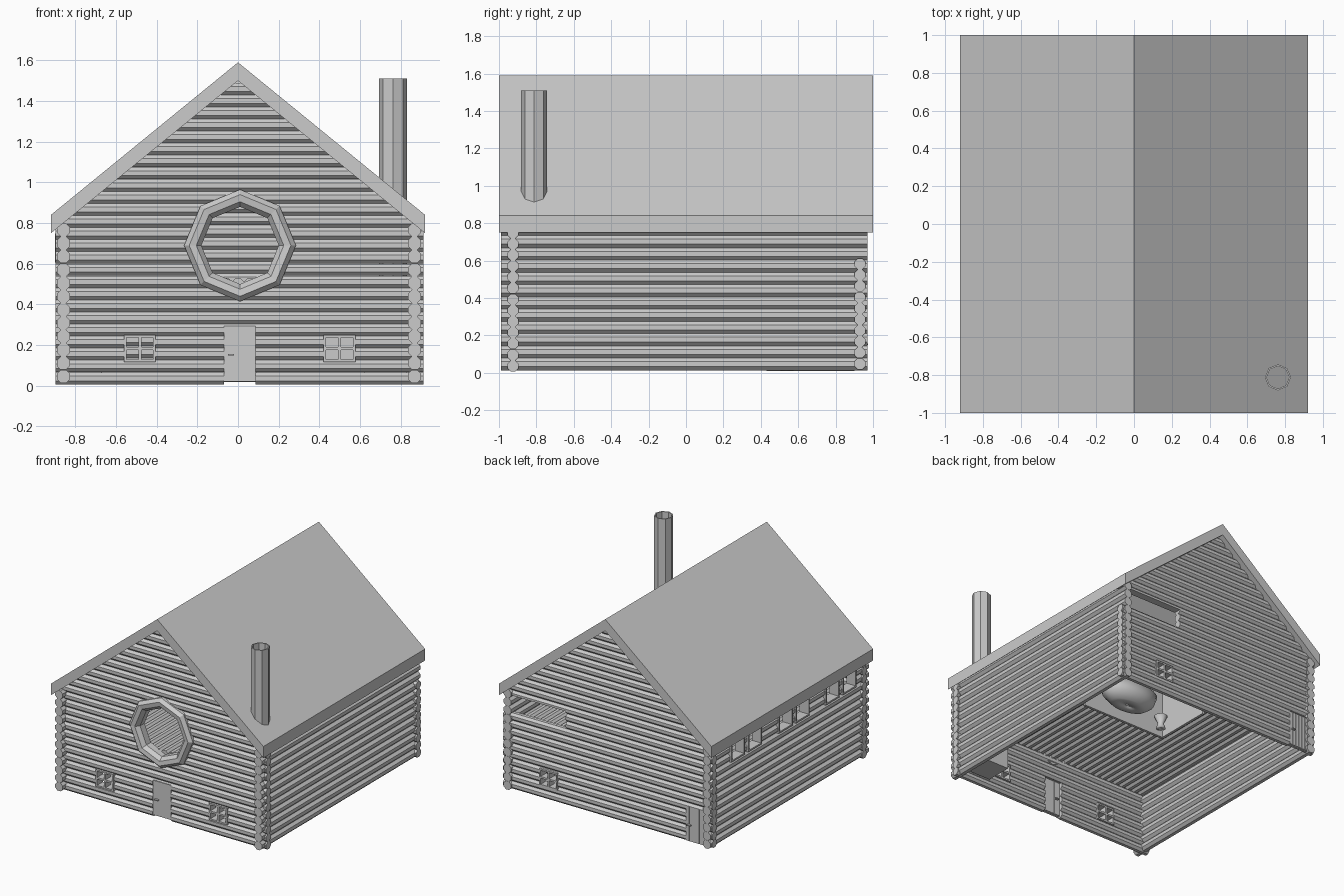
import bpy, bmesh, math
from mathutils import Matrix, Vector

if "Cube" in bpy.data.objects:
    bpy.data.objects.remove(bpy.data.objects["Cube"])

grey = bpy.data.materials.new("plain grey")
grey.use_nodes = True
colour = (0.6, 0.6, 0.6, 1)
grey.diffuse_color = colour
grey.node_tree.nodes["Principled BSDF"].inputs["Base Color"].default_value = colour


def finish(name, bm):
    bmesh.ops.recalc_face_normals(bm, faces=bm.faces)
    mesh = bpy.data.meshes.new(name)
    bm.to_mesh(mesh)
    bm.free()
    mesh.materials.append(grey)
    obj = bpy.data.objects.new(name, mesh)
    bpy.context.collection.objects.link(obj)
    return obj


def add_box(bm, lo, hi):
    lo, hi = Vector(lo), Vector(hi)
    size = Matrix.Diagonal((*(hi - lo), 1))
    bmesh.ops.create_cube(bm, size=1, matrix=Matrix.Translation((lo + hi) / 2) @ size)


def add_log(bm, axis, start, end, across, z, radius=0.0318):
    """Eight-sided log lying along x or y, with a flat on top."""
    mid = (start + end) / 2
    spot = (mid, across, z) if axis == "X" else (across, mid, z)
    turn = Matrix.Rotation(math.pi / 2, 4, "Y" if axis == "X" else "X")
    bmesh.ops.create_cone(bm, cap_ends=True, segments=8, radius1=radius, radius2=radius,
                          depth=end - start,
                          matrix=Matrix.Translation(spot) @ turn @ Matrix.Rotation(math.pi / 8, 4, "Z"))


def lathe(name, profile, spot, steps=8, axis="Z", stretch=(1, 1, 1)):
    """Spin a closed (radius, height) profile round an axis."""
    bm = bmesh.new()
    rings = []
    for i in range(steps):
        a = 2 * math.pi * i / steps
        c, s = math.cos(a), math.sin(a)
        rings.append([bm.verts.new((r * c, r * s, h) if axis == "Z" else (r * c, h, r * s))
                      for r, h in profile])
    n = len(profile)
    for i in range(steps):
        a, b = rings[i], rings[(i + 1) % steps]
        for j in range(n):
            k = (j + 1) % n
            bm.faces.new((a[j], a[k], b[k], b[j]))
    bm.transform(Matrix.Translation(spot) @ Matrix.Diagonal((*stretch, 1)))
    return finish(name, bm)


def cut(wall, cutter):
    cutter.hide_render = True
    cutter.hide_set(True)
    mod = wall.modifiers.new("openings", "BOOLEAN")
    mod.operation = "DIFFERENCE"
    mod.solver = "EXACT"
    mod.object = cutter
    # Apply the cut, then drop the helper
    deps = bpy.context.evaluated_depsgraph_get()
    mesh = bpy.data.meshes.new_from_object(wall.evaluated_get(deps))
    wall.modifiers.clear()
    wall.data = mesh
    bpy.data.objects.remove(cutter)


def cut_boxes(wall, boxes):
    bm = bmesh.new()
    for lo, hi in boxes:
        add_box(bm, lo, hi)
    cut(wall, finish("opening_cutter", bm))


# Roof: one folded slab
ridge, eave, half, thick = 1.59, 0.84, 0.92, 0.09
slope = (ridge - eave) / half
outline = [(-half, eave), (0, ridge), (half, eave),
           (half, eave - thick), (0, ridge - thick), (-half, eave - thick)]
bm = bmesh.new()
front, back = ([bm.verts.new((x, y, z)) for x, z in outline] for y in (-1, 1))
for j in range(6):
    k = (j + 1) % 6
    bm.faces.new((front[j], front[k], back[k], back[j]))
for e in (front, back):
    bm.faces.new((e[0], e[1], e[4], e[5]))
    bm.faces.new((e[1], e[2], e[3], e[4]))
finish("roof", bm)


# Gable walls: stacked logs shortened under the roof
def gable_wall(name, y, z):
    bm = bmesh.new()
    while z < ridge - thick:
        reach = (ridge - 0.06 - z) / slope
        add_log(bm, "X", max(-0.897, -reach), min(0.912, reach), y, z)
        z += 0.0593
    return finish(name, bm)


front_wall = gable_wall("front_wall", -0.925, 0.037)
back_wall = gable_wall("back_wall", 0.93, 0.048)

# Side walls
side_walls = {}
for name, x in (("left_wall", 0.868), ("right_wall", -0.858)):
    bm = bmesh.new()
    for i in range(12):
        add_log(bm, "Y", -0.99, 0.97, x, 0.046 + i * 0.0655, 0.0352)
    side_walls[name] = finish(name, bm)

# Openings
window_low, window_high = 0.117, 0.25
front_windows = [(-0.56, -0.405), (0.42, 0.577)]
back_window = (0.44, 0.595)
front_door, back_door = (-0.07, 0.085), (-0.84, -0.67)
door_top = 0.295
cut_boxes(front_wall, [((a, -1.1, window_low), (b, -0.8, window_high)) for a, b in front_windows]
          + [((front_door[0], -1.1, -0.1), (front_door[1], -0.8, door_top))])
cut_boxes(back_wall, [((back_window[0], 0.8, window_low), (back_window[1], 1.1, window_high)),
                      ((back_door[0], 0.8, -0.1), (back_door[1], 1.1, door_top)),
                      ((0.37, 0.8, 0.612), (1.1, 1.1, 0.755))])
round_spot = (0.01, 0, 0.69)
cut(front_wall, lathe("round_cutter", [(0.001, -1.1), (0.215, -1.1), (0.215, -0.8), (0.001, -0.8)],
                      round_spot, axis="Y"))
high_windows = [0.64, 0.43, 0.05, -0.16, -0.53, -0.74]
cut_boxes(side_walls["right_wall"],
          [((-1, y - 0.08, 0.61), (-0.7, y + 0.08, 0.745)) for y in high_windows])

# Round window surround
lathe("round_window_frame", [(0.275, -0.9), (0.275, -0.965), (0.25, -0.99), (0.215, -0.985),
                             (0.19, -0.955), (0.19, -0.9)], round_spot, axis="Y")


# Four-pane window frames
def window(name, x0, x1, y):
    bm = bmesh.new()
    t, d, m = 0.012, 0.035, 0.007
    z0, z1 = window_low, window_high
    xm, zm = (x0 + x1) / 2, (z0 + z1) / 2
    for a, b in ((x0, x0 + t), (xm - m, xm + m), (x1 - t, x1)):
        add_box(bm, (a, y - d, z0), (b, y + d, z1))
    for a, b in ((z0, z0 + t), (zm - m, zm + m), (z1 - t, z1)):
        add_box(bm, (x0, y - d, a), (x1, y + d, b))
    finish(name, bm)


window("front_right_window", *front_windows[0], -0.925)
window("front_left_window", *front_windows[1], -0.925)
window("back_window", *back_window, 0.93)

# High side window frames
bm = bmesh.new()
for y in high_windows:
    for a in (y - 0.085, y + 0.073):
        add_box(bm, (-0.9, a, 0.605), (-0.82, a + 0.012, 0.75))
    for z in (0.605, 0.738):
        add_box(bm, (-0.9, y - 0.085, z), (-0.82, y + 0.085, z + 0.012))
finish("high_window_frames", bm)


# Plank doors with a handle on each face
def door(name, x0, x1, y, handle_x):
    bm = bmesh.new()
    planks = 6
    w = (x1 - x0) / planks
    add_box(bm, (x0, y - 0.01, 0.02), (x1, y + 0.01, door_top))
    for i in range(planks):
        a = x0 + i * w
        add_box(bm, (a + 0.001, y - 0.016, 0.025), (a + w - 0.001, y + 0.016, door_top - 0.001))
    for side in (-1, 1):
        add_box(bm, (handle_x - 0.015, y + side * 0.024 - 0.01, 0.148),
                (handle_x + 0.015, y + side * 0.024 + 0.01, 0.156))
    finish(name, bm)


door("front_door", *front_door, -0.935, -0.035)
door("back_door", *back_door, 0.94, -0.70)

# Loft floor of logs
bm = bmesh.new()
for i in range(29):
    add_log(bm, "Y", -0.91, 0.91, -0.826 + i * 0.059, 0.5)
finish("loft_floor", bm)

# Chimney pipe and stove
lathe("chimney", [(0.069, 0.28), (0.069, 1.51), (0.06, 1.51), (0.06, 0.28)], (0.762, -0.812, 0))
bm = bmesh.new()
add_box(bm, (0.62, -0.89, 0.06), (0.83, -0.68, 0.29))
finish("stove", bm)

# Washroom partition, tub and toilet
bm = bmesh.new()
add_box(bm, (0.09, 0.43, 0.01), (0.11, 0.9, 0.47))
add_box(bm, (0.11, 0.43, 0.01), (0.84, 0.45, 0.47))
finish("washroom_walls", bm)
basin = [(0.005, 0.03), (0.09, 0.03), (0.13, 0.08), (0.15, 0.16),
         (0.135, 0.16), (0.115, 0.09), (0.08, 0.05), (0.005, 0.05)]
lathe("bathtub", basin, (0.57, 0.61, 0), 20, stretch=(1.7, 0.9, 1))
bowl = [(0.005, 0.01), (0.035, 0.01), (0.022, 0.05), (0.05, 0.11), (0.04, 0.11), (0.005, 0.07)]
lathe("toilet", bowl, (0.2, 0.54, 0), 12)
for name in ("bathtub", "toilet"):
    for poly in bpy.data.objects[name].data.polygons:
        poly.use_smooth = True
